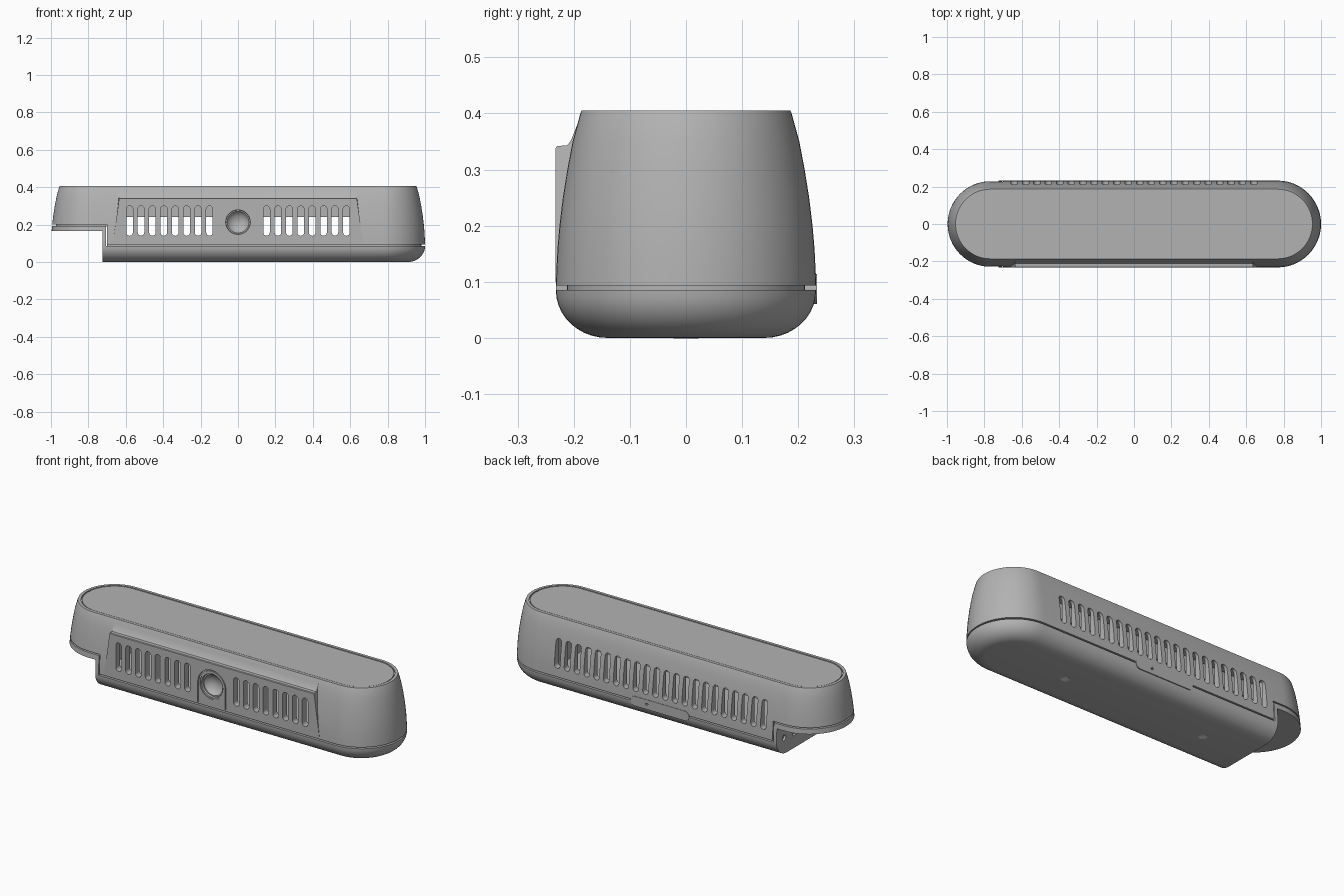
import bpy, bmesh
from math import sin, cos, pi

cube = bpy.data.objects.get("Cube")
if cube:
    bpy.data.objects.remove(cube)


def material(name, value):
    mat = bpy.data.materials.new(name)
    mat.use_nodes = True
    colour = (value, value, value, 1)
    mat.diffuse_color = colour
    mat.node_tree.nodes["Principled BSDF"].inputs["Base Color"].default_value = colour
    return mat


GREY = material("satin grey", 0.45)
PALE = material("pale screw cap", 0.85)
HALF = 0.768          # half length of the straight part of the plan
PITCH = 0.061         # vent spacing


def make(name, bm, mat=GREY):
    bmesh.ops.recalc_face_normals(bm, faces=bm.faces)
    mesh = bpy.data.meshes.new(name)
    bm.to_mesh(mesh)
    bm.free()
    obj = bpy.data.objects.new(name, mesh)
    bpy.context.collection.objects.link(obj)
    mesh.materials.append(mat)
    return obj


def bridge(bm, loops):
    """Closed solid through a stack of equal point loops."""
    rings = [[bm.verts.new(p) for p in loop] for loop in loops]
    n = len(rings[0])
    for a, b in zip(rings, rings[1:]):
        for i in range(n):
            j = (i + 1) % n
            bm.faces.new((a[i], a[j], b[j], b[i]))
    bm.faces.new(rings[0])
    bm.faces.new(rings[-1])


def stadium(a, r, n=12):
    """Outline of two half circles of radius r, a apart from the middle."""
    right = [(a + r * cos(t), r * sin(t)) for t in (-pi / 2 + pi * i / n for i in range(n + 1))]
    return right + [(-x, -y) for x, y in right]


def loft(name, profile):
    bm = bmesh.new()
    bridge(bm, [[(x, y, z) for x, y in stadium(HALF, r, 32)] for r, z in profile])
    return make(name, bm)


def prism(bm, outline, y0, y1):
    """Extrude an x-z outline along y."""
    bridge(bm, [[(x, y, z) for x, z in outline] for y in (y0, y1)])


def box(name, x0, x1, y0, y1, z0, z1):
    bm = bmesh.new()
    prism(bm, [(x0, z0), (x1, z0), (x1, z1), (x0, z1)], y0, y1)
    return make(name, bm)


def circle(r, cx=0, cz=0, n=40):
    return [(cx + r * cos(2 * pi * i / n), cz + r * sin(2 * pi * i / n)) for i in range(n)]


def plate(name, outline, y0, y1):
    bm = bmesh.new()
    prism(bm, outline, y0, y1)
    return make(name, bm)


def combine(target, tool, operation="DIFFERENCE", keep=False):
    mod = target.modifiers.new("cut", "BOOLEAN")
    mod.operation, mod.object, mod.solver = operation, tool, "EXACT"
    bpy.context.view_layer.objects.active = target
    bpy.ops.object.modifier_apply(modifier=mod.name)
    if not keep:
        bpy.data.objects.remove(tool)


# Outer side profiles
lower = [(0.14 + 0.092 * sin(t), 0.085 * (1 - cos(t))) for t in (pi / 2 * i / 10 for i in range(11))]
upper = [(0.231, 0.12), (0.229, 0.16), (0.2255, 0.2), (0.2195, 0.25),
         (0.2115, 0.3), (0.202, 0.35), (0.188, 0.401), (0.186, 0.405)]
lid = [(0.170, 0.405), (0.170, 0.397), (0.165, 0.397), (0.165, 0.403)]

# Upper shell with rim and inset lid
shell = loft("upper_shell", [(0.232, 0.093)] + upper + lid)

# Upright front panel, blending into the sloping wall
section = [(-0.17, 0.1), (-0.2325, 0.1), (-0.2325, 0.338), (-0.2295, 0.342),
           (-0.212, 0.343), (-0.205, 0.352), (-0.19, 0.39), (-0.17, 0.39)]
bm = bmesh.new()
bridge(bm, [[(s * (0.635 + 0.14 * max(0, 0.343 - z)), y, z) for y, z in section] for s in (-1, 1)])
combine(shell, make("front_panel", bm), "UNION")

# Hollow inside and the raised end
combine(shell, box("cavity", -0.68, 0.68, -0.194, 0.194, 0.12, 0.33))
combine(shell, box("end_cut", -1.2, -0.70, -0.5, 0.5, 0, 0.2))

# Vent slots, front and back
bm = bmesh.new()
for i in range(22):
    x = (i - 10.5) * PITCH
    slot = [(x + v, 0.22 + u) for u, v in stadium(0.0625, 0.0175, 8)]
    prism(bm, slot, 0.15, 0.3)
    if 0.12 < abs(x) < 0.6:
        prism(bm, slot, -0.3, -0.15)
combine(shell, make("vents", bm))


# Arched surround and round recess in the middle of the front
def arch(r):
    top = [(r * cos(pi * i / 24), 0.213 + r * sin(pi * i / 24)) for i in range(25)]
    return top + [(-r, 0.1), (r, 0.1)]


combine(shell, plate("arch_cut", arch(0.088), -0.3, -0.2265))
surround = plate("arch_surround", arch(0.083), -0.2325, -0.18)
for part in (shell, surround):
    combine(part, plate("recess_cut", circle(0.074, 0, 0.213), -0.3, -0.15))

# Concave dish with a ring
bm = bmesh.new()
dish = [(0.074, -0.17), (0.074, -0.229), (0.066, -0.229), (0.064, -0.218), (0.058, -0.218),
        (0.05, -0.206), (0.035, -0.196), (0.018, -0.19), (0.004, -0.188)]
bridge(bm, [[(x, y, z) for x, z in circle(r, 0, 0.213)] for r, y in dish])
dish_obj = make("round_dish", bm)

# Inner board seen through the vents
box("inner_board", -0.66, 0.66, -0.12, 0.12, 0.24, 0.325)

# Base tray, stepping up under the raised end
base = loft("base_tray", lower + [(0.232, 0.1)] + upper)
combine(base, box("top_cut", -1.2, 1.2, -0.5, 0.5, 0.193, 0.6))
combine(base, box("deck_cut", -0.705, 1.2, -0.5, 0.5, 0.085, 0.6))
combine(base, box("end_step", -1.2, -0.725, -0.5, 0.5, -0.1, 0.165))

# Sockets in the step face
combine(base, box("socket_cut", -0.8, -0.712, 0.03, 0.09, 0.07, 0.11))
bm = bmesh.new()
bridge(bm, [[(x, 0.165 + u, 0.09 + v) for u, v in circle(0.016, n=20)] for x in (-0.8, -0.712)])
combine(base, make("round_socket_cut", bm))

# Recessed core closing the seam
core = loft("seam_core", [(0.212, 0.08), (0.212, 0.1)])
combine(core, box("core_cut", -1.2, -0.7, -0.5, 0.5, 0, 0.2))
end_core = loft("end_seam_core", [(0.205, 0.19), (0.205, 0.204)])
combine(end_core, box("end_core_cut", -0.69, 1.2, -0.5, 0.5, 0, 0.4))

# Latch on the back, with a pin hole
latch = plate("rear_latch", [(x, 0.087 + z) for x, z in stadium(0.155, 0.027)], 0.2, 0.2335)
combine(latch, plate("pin_hole_cut", circle(0.008, 0.08, 0.09, 16), 0.22, 0.3))

# Screw caps under the base
for side, x in (("left", 0.44), ("right", -0.44)):
    bm = bmesh.new()
    bridge(bm, [[(x + u, v, z) for u, v in circle(0.022, n=24)] for z in (-0.0008, 0.004)])
    make(side + "_screw_cap", bm, PALE)

# Smooth walls, sharp edges
bpy.ops.object.select_all(action="DESELECT")
for obj in (shell, surround, dish_obj, base, core, end_core, latch):
    obj.select_set(True)
    bpy.context.view_layer.objects.active = obj
bpy.ops.object.shade_smooth_by_angle(angle=0.5)
